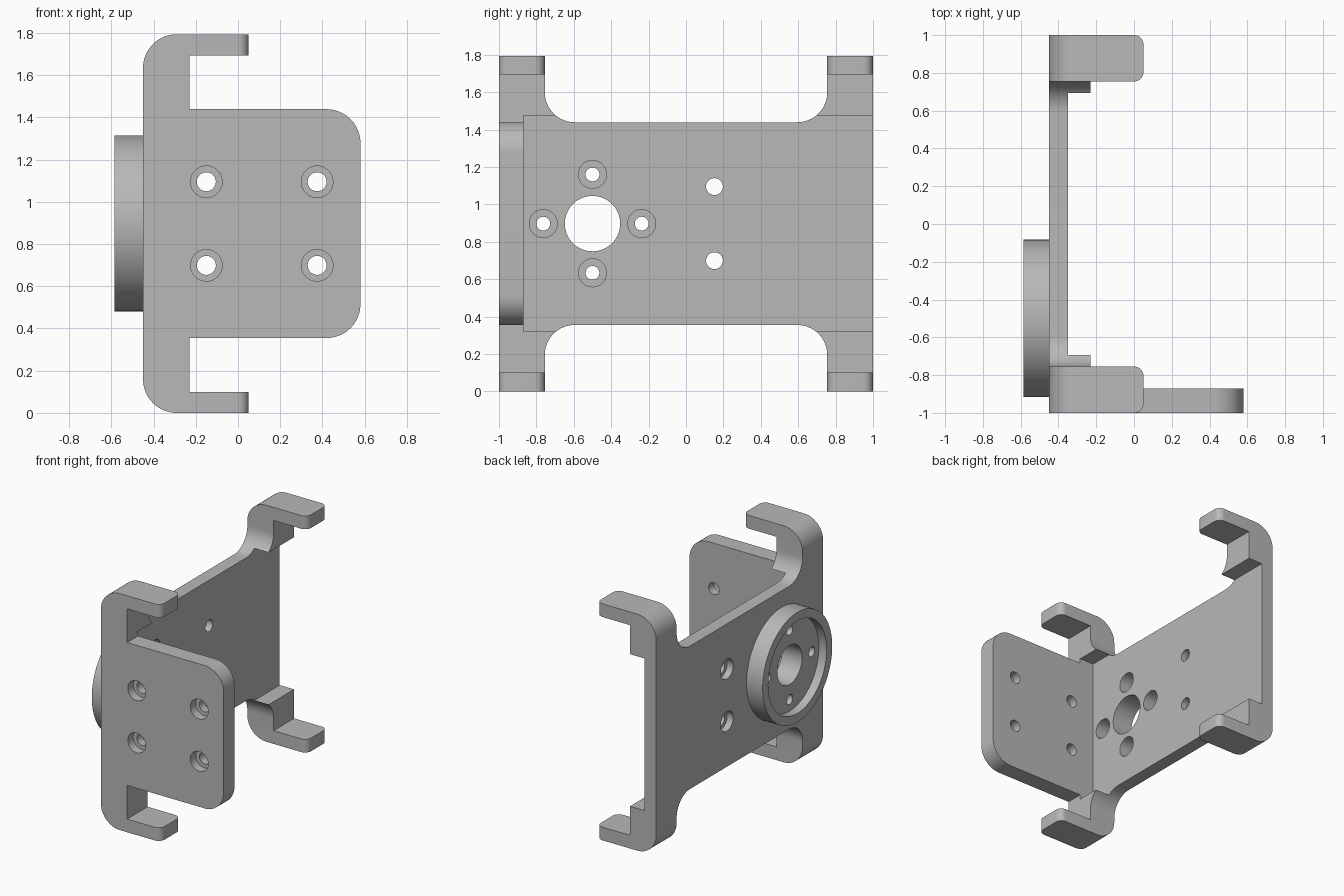
import bpy, bmesh, math
from mathutils import Vector

if "Cube" in bpy.data.objects:
    bpy.data.objects.remove(bpy.data.objects["Cube"], do_unlink=True)

grey = bpy.data.materials.new("light grey")
grey.use_nodes = True
grey.diffuse_color = (0.48, 0.48, 0.48, 1)
grey.node_tree.nodes["Principled BSDF"].inputs["Base Color"].default_value = grey.diffuse_color

MID = 0.897          # mid height
TOP = 2 * MID
BOSS_Y = -0.5        # boss axis


def rounded(points):
    """Turn (u, v, radius) corners into a filleted outline."""
    out = []
    for i, (u, v, r) in enumerate(points):
        p = Vector((u, v))
        if r == 0:
            out.append(p)
            continue
        a = (Vector(points[i - 1][:2]) - p).normalized()
        b = (Vector(points[(i + 1) % len(points)][:2]) - p).normalized()
        for k in range(17):
            t = k / 16 * math.pi / 2
            out.append(p + a * r * (1 - math.sin(t)) + b * r * (1 - math.cos(t)))
    return out


def prism(name, outline, axis, lo, hi):
    """Extrude an outline along x (outline is y, z) or y (outline is x, z)."""
    place = (lambda p, d: (d, p[0], p[1])) if axis == "x" else (lambda p, d: (p[0], d, p[1]))
    bm = bmesh.new()
    face = bm.faces.new([bm.verts.new(place(p, lo)) for p in outline])
    ext = bmesh.ops.extrude_face_region(bm, geom=[face])
    step = Vector(place((0, 0), hi - lo))
    bmesh.ops.translate(bm, vec=step, verts=[g for g in ext["geom"] if isinstance(g, bmesh.types.BMVert)])
    bmesh.ops.recalc_face_normals(bm, faces=bm.faces)
    mesh = bpy.data.meshes.new(name)
    bm.to_mesh(mesh)
    bm.free()
    mesh.materials.append(grey)
    ob = bpy.data.objects.new(name, mesh)
    bpy.context.collection.objects.link(ob)
    return ob


def disc(name, u, v, r, axis, lo, hi, sides=64):
    ring = [(u + r * math.cos(k * math.tau / sides), v + r * math.sin(k * math.tau / sides))
            for k in range(sides)]
    return prism(name, ring, axis, lo, hi)


def box(name, x0, x1, y0, y1, z0, z1):
    return prism(name, [(x0, z0), (x1, z0), (x1, z1), (x0, z1)], "y", y0, y1)


def combine(ob, tool, operation):
    mod = ob.modifiers.new("combine", "BOOLEAN")
    mod.operation, mod.object, mod.solver = operation, tool, "EXACT"
    bpy.context.view_layer.objects.active = ob
    bpy.ops.object.modifier_apply(modifier=mod.name)
    bpy.data.objects.remove(tool, do_unlink=True)


# Clamp body: a C-shaped section trimmed by an H-shaped side outline
half = [(-0.45, 0, 0.16), (0.05, 0, 0), (0.05, 0.1, 0), (-0.23, 0.1, 0)]
section = half + [(x, TOP - z, r) for x, z, r in reversed(half)]
body = prism("bracket", rounded(section), "y", -1, 1)

low, arm = 0.355, 0.755
legs = [(-1.1, -0.1, 0), (-arm, -0.1, 0), (-arm, low, 0.16),
        (arm, low, 0.16), (arm, -0.1, 0), (1.1, -0.1, 0)]
h_outline = legs + [(y, TOP - z, r) for y, z, r in reversed(legs)]
combine(body, prism("side_trim", rounded(h_outline), "x", -0.6, 0.2), "INTERSECT")

# Rounded finger tips
bm = bmesh.new()
bm.from_mesh(body.data)
tips = [e for e in bm.edges if all(abs(v.co.x - 0.05) < 1e-3 for v in e.verts)
        and abs(e.verts[0].co.z - e.verts[1].co.z) > 0.05]
bmesh.ops.bevel(bm, geom=tips, offset=0.05, segments=8, profile=0.5, affect="EDGES")
bm.to_mesh(body.data)
bm.free()

# Shallow pocket along the inner side of the back plate
combine(body, box("pocket", -0.35, 0.0, -0.87, 1.1, 0.32, TOP - 0.32), "DIFFERENCE")

# Front mounting flange
flange = [(-0.40, low, 0), (0.58, low, 0.16), (0.58, TOP - low, 0.16), (-0.40, TOP - low, 0)]
combine(body, prism("flange", rounded(flange), "y", -1, -0.87), "UNION")

# Round boss with a recessed face and a central bore
combine(body, disc("boss", BOSS_Y, MID, 0.417, "x", -0.585, -0.40, 96), "UNION")
combine(body, disc("recess", BOSS_Y, MID, 0.35, "x", -0.7, -0.52, 96), "DIFFERENCE")
combine(body, disc("bore", BOSS_Y, MID, 0.148, "x", -0.7, 0), "DIFFERENCE")

# Boss screw holes, countersunk from inside
for k in range(4):
    y = BOSS_Y + 0.263 * math.cos(k * math.pi / 2)
    z = MID + 0.263 * math.sin(k * math.pi / 2)
    combine(body, disc("hole", y, z, 0.037, "x", -0.7, -0.3, 32), "DIFFERENCE")
    combine(body, disc("counterbore", y, z, 0.075, "x", -0.48, -0.24, 32), "DIFFERENCE")

for z in (MID - 0.198, MID + 0.198):
    # Back plate holes, countersunk from outside
    combine(body, disc("hole", 0.152, z, 0.045, "x", -0.6, -0.2, 32), "DIFFERENCE")
    combine(body, disc("counterbore", 0.152, z, 0.075, "x", -0.6, -0.40, 32), "DIFFERENCE")
    # Flange holes, countersunk from the front
    for x in (-0.15, 0.375):
        combine(body, disc("hole", x, z, 0.045, "y", -1.1, -0.8, 32), "DIFFERENCE")
        combine(body, disc("counterbore", x, z, 0.075, "y", -1.1, -0.935, 32), "DIFFERENCE")

# Smooth the rounds, keep the edges crisp
bpy.ops.object.select_all(action="DESELECT")
body.select_set(True)
bpy.context.view_layer.objects.active = body
bpy.ops.object.shade_smooth_by_angle(angle=math.radians(30))
